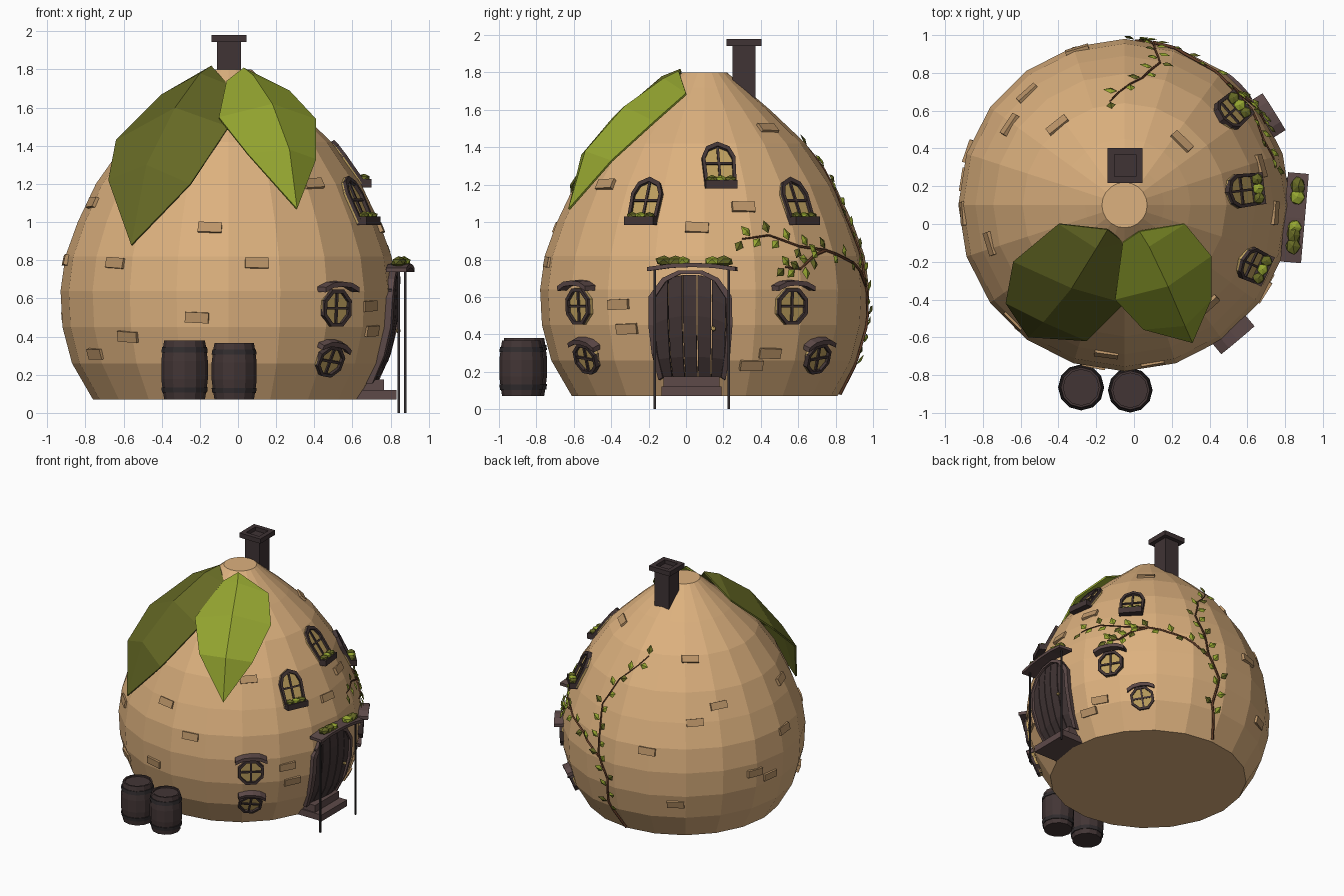
import bpy, bmesh, random
from math import sin, cos, pi, radians, atan2, sqrt
from mathutils import Vector, Matrix

if "Cube" in bpy.data.objects:
    bpy.data.objects.remove(bpy.data.objects["Cube"])

random.seed(4)
CX, CY, N = -0.05, 0.10, 20
PROFILE = [(.71, .07), (.82, .26), (.87, .45), (.88, .64), (.855, .82), (.79, 1.0),
           (.695, 1.2), (.54, 1.42), (.35, 1.6), (.21, 1.72), (.12, 1.8)]


def mat(name, r, g, b):
    m = bpy.data.materials.new(name)
    m.diffuse_color = (r, g, b, 1)
    m.use_nodes = True
    m.node_tree.nodes["Principled BSDF"].inputs["Base Color"].default_value = m.diffuse_color
    return m


TAN, DARK, BAND = mat("tan", .72, .44, .21), mat("dark_wood", .055, .036, .036), mat("band", .03, .025, .027)
TRIM, GLASS, BRICK = mat("trim", .11, .068, .066), mat("glass", .5, .34, .11), mat("brick", .5, .3, .14)
OLIVE, LIME, STEM = mat("olive", .13, .14, .018), mat("lime", .30, .38, .03), mat("stem", .12, .045, .02)
STONE = mat("chimney", .05, .033, .035)


def loft(name, loops, material, closed=False):
    """Skin a list of equal-length point loops."""
    bm = bmesh.new()
    rings = [[bm.verts.new(p) for p in lp] for lp in loops]
    k = len(rings[0])
    for i in range(len(rings) if closed else len(rings) - 1):
        a, b = rings[i], rings[(i + 1) % len(rings)]
        for j in range(k):
            bm.faces.new((a[j], a[(j + 1) % k], b[(j + 1) % k], b[j]))
    if not closed:
        bm.faces.new(rings[0])
        bm.faces.new(rings[-1])
    bmesh.ops.recalc_face_normals(bm, faces=bm.faces)
    return add(name, bm, material)


def add(name, bm, material):
    me = bpy.data.meshes.new(name)
    bm.to_mesh(me)
    bm.free()
    me.materials.append(material)
    ob = bpy.data.objects.new(name, me)
    bpy.context.collection.objects.link(ob)
    return ob


def prism(name, pts, d0, d1, M, material):
    return loft(name, [[M @ Vector((x, y, d)) for x, y in pts] for d in (d0, d1)], material)


def rect(w, h, x=0, y=0):
    return [(x - w / 2, y - h / 2), (x + w / 2, y - h / 2), (x + w / 2, y + h / 2), (x - w / 2, y + h / 2)]


def ring(name, pts, s, d0, d1, M, material):
    loops = [[M @ Vector((x * f, y * f, d)) for f, d in ((1, d0), (1, d1), (s, d1), (s, d0))] for x, y in pts]
    return loft(name, loops, material, True)


def lathe(name, prof, n, cx, cy, material, closed=False):
    return loft(name, [[(cx + r * cos(2 * pi * i / n), cy + r * sin(2 * pi * i / n), z) for i in range(n)]
                       for r, z in prof], material, closed)


def radius(z):
    z = min(max(z, .07), 1.8)
    for (r0, z0), (r1, z1) in zip(PROFILE, PROFILE[1:]):
        if z <= z1:
            return r0 + (r1 - r0) * (z - z0) / (z1 - z0)
    return .12


def surf(a, z, off=0):
    """Point on the faceted body at azimuth a (radians)."""
    h = pi / N
    r = radius(z) * cos(h) / cos(a % (2 * h) - h) + off
    return Vector((CX + r * cos(a), CY + r * sin(a), z))


def frame(deg, z, off=0, spin=0):
    a = radians(deg)
    s = (radius(z + .08) - radius(z - .08)) / .16
    n = Vector((cos(a), sin(a), -s)).normalized()
    t = Vector((-sin(a), cos(a), 0))
    M = Matrix((t, n.cross(t), n)).transposed().to_4x4()
    M.translation = surf(a, z, off)
    return M @ Matrix.Rotation(radians(spin), 4, 'Z')


def upright(deg, p):
    return Matrix.Translation(p) @ Matrix.Rotation(radians(deg), 4, 'Z')


def bush(name, p, size, deg, material):
    bm = bmesh.new()
    bmesh.ops.create_icosphere(bm, subdivisions=1, radius=1)
    M = upright(deg, p)
    for v in bm.verts:
        v.co = M @ Vector([c * s * random.uniform(.85, 1.1) for c, s in zip(v.co, size)])
    add(name, bm, material)


# body
lathe("house_body", PROFILE, N, CX, CY, TAN)

# chimney with hollow cap
C = Matrix.Translation((CX + .003, .31, 0))
prism("chimney_shaft", rect(.125, .125), 1.6, 1.95, C, STONE)
ring("chimney_cap", rect(.185, .185), .62, 1.943, 1.98, C, STONE)

# roof leaves: left edge, midrib, right edge stations between base and tip
def leaf(name, base, stations, tip, material):
    bm = bmesh.new()
    b, t = bm.verts.new(base), bm.verts.new(tip)
    rows = [[bm.verts.new(p) for p in st] for st in stations]
    for i in (0, 1):
        bm.faces.new((b, rows[0][i], rows[0][i + 1]))
        for p, q in zip(rows, rows[1:]):
            bm.faces.new((p[i], q[i], q[i + 1], p[i + 1]))
        bm.faces.new((rows[-1][i], t, rows[-1][i + 1]))
    ob = add(name, bm, material)
    ob.modifiers.new("thickness", 'SOLIDIFY').thickness = .012


leaf("light_leaf", (.03, -.04, 1.81),
     [[(-.06, -.1, 1.74), (.08, -.12, 1.77), (.27, 0, 1.69)],
      [(-.1, -.4, 1.55), (.18, -.33, 1.62), (.41, -.17, 1.54)],
      [(.05, -.56, 1.36), (.27, -.54, 1.38), (.41, -.4, 1.33)]], (.31, -.63, 1.07), LIME)
leaf("dark_leaf", (-.14, -.03, 1.82),
     [[(-.4, 0, 1.67), (-.2, -.13, 1.78), (-.05, -.1, 1.72)],
      [(-.64, -.2, 1.43), (-.33, -.34, 1.6), (-.05, -.42, 1.5)],
      [(-.68, -.42, 1.22), (-.48, -.52, 1.3), (-.25, -.62, 1.2)]], (-.56, -.6, .88), OLIVE)

# loose bricks (azimuth, height)
for i, (a, z) in enumerate([(-97, .97), (-134, .785), (-80, .785), (-101, .5), (-128, .4), (-147, .31),
                            (-50, 1.2), (-32, .56), (-29, .43), (25, .3), (18, .235), (16, 1.08),
                            (-3, .97), (48, 1.5), (130, 1.4), (145, 1.1), (131, 1.0), (196, 1.1),
                            (183, .8), (107, .79), (161, .57), (171, .5), (121, .38)]):
    prism(f"brick_{i}", rect(.125, .055), -.02, .014, frame(a, z, 0, random.uniform(-4, 4)), BRICK)

# windows
ARCH = [(-.085, -.13), (.085, -.13), (.09, .04), (.062, .105), (0, .135), (-.062, .105), (-.09, .04)]


def window(name, pts, M, w, h):
    prism(name + "_glass", pts, -.03, .008, M, GLASS)
    ring(name + "_frame", pts, .8, -.03, .026, M, DARK)
    prism(name + "_bar_v", rect(.013, h), 0, .018, M, DARK)
    prism(name + "_bar_h", rect(w, .013), 0, .018, M, DARK)


for i, (a, z) in enumerate([(-25, 1.11), (7, 1.305), (41, 1.11)]):
    window(f"upper_window_{i}", ARCH, frame(a, z), .16, .24)
    p = surf(radians(a), z - .1, .02)
    U = upright(a, p)
    prism(f"flower_box_{i}", rect(.085, .17), -.025, .02, U, DARK)
    for k in (-.05, 0, .05):
        bush(f"box_plant_{i}", U @ Vector((.01, k, .024)), (.034, .034, .022), a, (OLIVE, LIME)[k == 0])


def oval(w, h, n=8):
    return [(w * cos(pi / n + 2 * pi * i / n), h * sin(pi / n + 2 * pi * i / n)) for i in range(n)]


def hood(name, M, w, y, rise, depth):
    loops = []
    for u, k in ((-1, 0), (-.55, .8), (0, 1), (.55, .8), (1, 0)):
        loops.append([M @ Vector((u * w, y + k * rise + dy, d)) for dy, d in
                      ((0, -.03), (0, depth), (.026, depth), (.026, -.03))])
    loft(name, loops, TRIM)


for i, (a, z, w, h, spin) in enumerate([(-50, .55, .1, .105, 0), (32, .55, .1, .105, 0),
                                        (-50, .275, .09, .09, -8), (47, .275, .09, .09, 8)]):
    M = frame(a, z, 0, spin)
    window(f"round_window_{i}", oval(w, h), M, 1.75 * w, 1.75 * h)
    if i < 2:
        hood(f"window_hood_{i}", M, .115, .085, .03, .06)
    else:
        hood(f"window_hood_{i}", M, .1, .058, .03, .035)

# door: planks and arched frame following the body
DA = radians(-5)


def dpt(u, z, off):
    return surf(DA + u / .86, z, off)


def top(u):
    return .58 + .14 * sqrt(max(0, 1 - (u / .215) ** 2))


for i in range(5):
    u0, u1 = -.19 + .076 * i, -.19 + .076 * (i + 1) - .006
    loops = []
    for k in range(6):
        z0, z1 = (.17 + (top(u) - .17) * k / 5 for u in (u0, u1))
        loops.append([dpt(u0, z0, -.03), dpt(u0, z0, .02), dpt(u1, z1, .02), dpt(u1, z1, -.03)])
    loft(f"door_plank_{i}", loops, DARK)
half = [(.19, .16), (.205, .3), (.21, .45), (.205, .6), (.14, .695), (.06, .735)]
path = half + [(-u, z) for u, z in reversed(half)]
loft("door_frame", [[dpt(u * f, .4 + (z - .4) * g, o) for f, g, o in
                     ((.9, .96, -.03), (.9, .96, .035), (1.04, 1.02, .035), (1.04, 1.02, -.03))]
                    for u, z in path], TRIM)
bush("door_knob", dpt(.12, .43, .032), (.015, .015, .015), 0, GLASS)

# door steps
for i, (x, z0, z1) in enumerate([(.83, .07, .12), (.765, .12, .175)]):
    prism(f"door_step_{i}", rect(x - .5, .32 - .02 * i, (x + .5) / 2, .03), z0, z1, Matrix.Identity(4), TRIM)

# porch canopy, posts and bushes
P = upright(-5, (.855, .033, 0))
loft("porch_canopy", [[P @ Vector((x, y, z + dz)) for x, dz in ((-.06, 0), (.05, 0), (.05, .022), (-.06, .022))]
                      for y, z in ((-.237, .738), (-.12, .755), (.0, .76), (.12, .755), (.237, .738))], TRIM)
for i, y in enumerate((-.2, .197)):
    prism(f"porch_post_{i}", rect(.012, .012, .005, y), 0, .75, P, BAND)
for y, s, m in ((-.15, .05, OLIVE), (-.09, .06, OLIVE), (-.05, .04, LIME), (.11, .05, LIME), (.17, .055, OLIVE)):
    bush("porch_bush", P @ Vector((0, y, .79)), (.042, s, .03), -5, m)

# barrels
for i, (x, y, r, zt) in enumerate([(-.28, -.865, .124, .38), (-.02, -.88, .12, .367)]):
    z0, h = .07, zt - .07
    rr = lambda t: r * (.86 + .14 * sin(pi * t))
    ts = (0, .14, .35, .65, .86, 1)
    lathe(f"barrel_{i}", [(rr(t), z0 + h * t) for t in ts] + [(r * .76, zt), (r * .76, zt - .012)], 12, x, y, DARK)
    for t in (.16, .84):
        lathe(f"barrel_hoop_{i}", [(rr(t + d / h) + o, z0 + h * t + d) for d, o in
                                   ((-.014, -.01), (-.014, .005), (.014, .005), (.014, -.01))],
              12, x, y, BAND, True)

# climbing vine: branches in (azimuth, height) with small leaves
BRANCHES = [[(90, .08), (84, .3), (86, .5), (80, .68), (79, .85), (76, 1.03), (82, 1.22), (98, 1.4)],
            [(80, .66), (68, .78), (50, .85), (37, .87), (25, .93), (14, .91)],
            [(50, .85), (43, .82), (36, .75), (30, .76)]]
for bi, br in enumerate(BRANCHES):
    cu = bpy.data.curves.new(f"vine_{bi}", 'CURVE')
    cu.dimensions, cu.bevel_depth, cu.bevel_resolution = '3D', .008, 0
    pts = []
    for (a0, z0), (a1, z1) in zip(br, br[1:]):
        pts += [(a0 + (a1 - a0) * k / 3, z0 + (z1 - z0) * k / 3) for k in range(3)]
    pts.append(br[-1])
    sp = cu.splines.new('POLY')
    sp.points.add(len(pts) - 1)
    for i, (a, z) in enumerate(pts):
        sp.points[i].co = (*surf(radians(a), z, .008), 1)
        sp.points[i].radius = 1.2 - .7 * i / len(pts)
    cu.materials.append(STEM)
    bpy.context.collection.objects.link(bpy.data.objects.new(f"vine_{bi}", cu))
    bm = [bmesh.new(), bmesh.new()]
    for i in range(2, len(pts)):
        (a0, z0), (a, z) = pts[i - 1], pts[i]
        d = atan2(z - z0, radians(a - a0) * radius(z)) + (1 if i % 2 else -1) * random.uniform(.7, 1.1)
        M = frame(a, z, .012) @ Matrix.Rotation(d, 4, 'Z')
        b = bm[i % 3 == 0]
        v = [b.verts.new(M @ Vector(c)) for c in ((.012, 0, 0), (.045, .026, .004), (.085, 0, .012),
                                                  (.045, -.026, .004), (.045, 0, .016))]
        for k in range(4):
            b.faces.new((v[(k + 1) % 4], v[4], v[k]))
    add(f"vine_leaves_lime_{bi}", bm[0], LIME)
    add(f"vine_leaves_olive_{bi}", bm[1], OLIVE)
